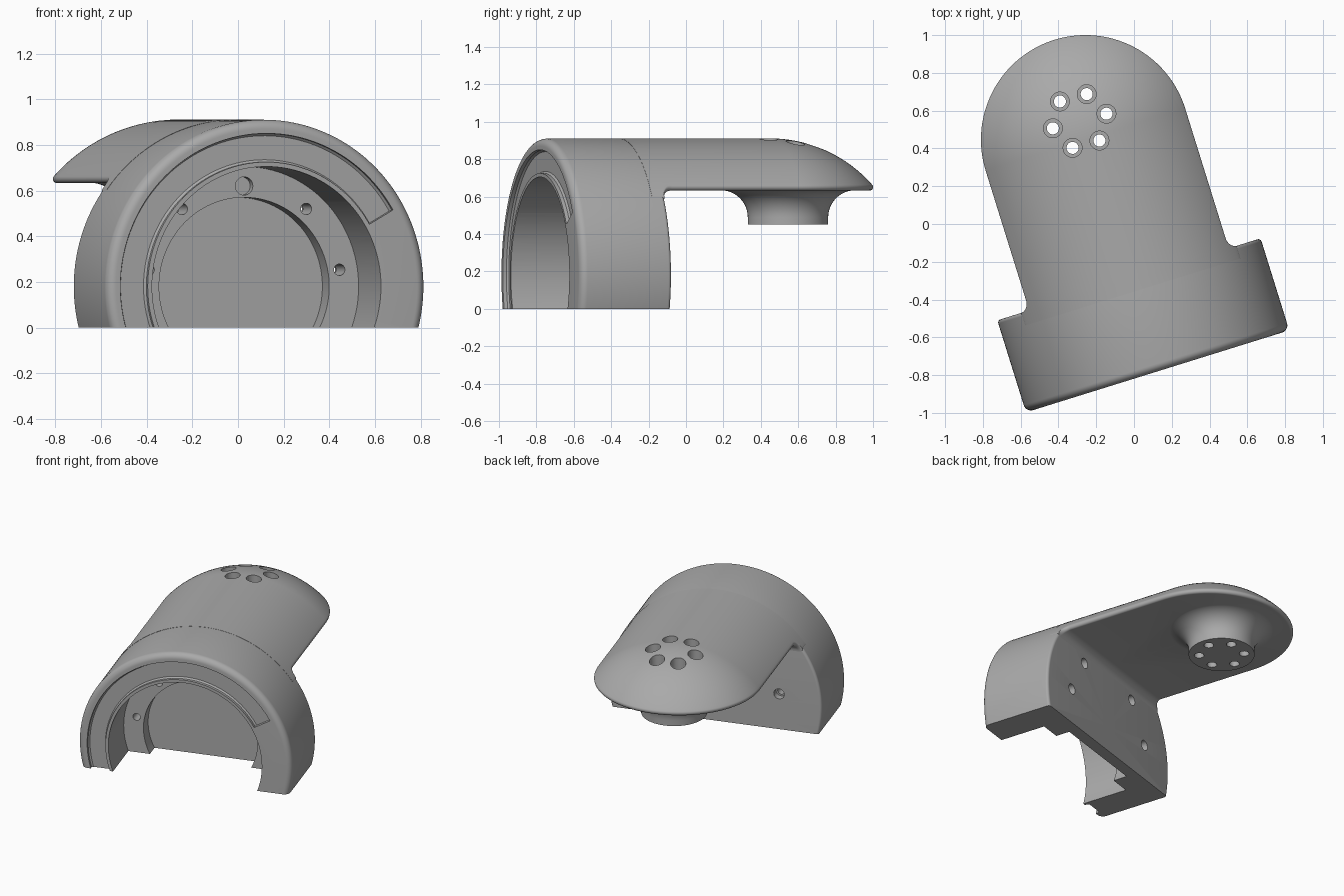
import bpy, bmesh
from math import sin, cos, pi, radians, sqrt, asin
from mathutils import Matrix

cube = bpy.data.objects.get("Cube")
if cube:
    bpy.data.objects.remove(cube, do_unlink=True)

# Main sizes, in a local frame whose +y runs back along the arch axis
R, AXIS_Z = 0.73, 0.18          # arch radius and height of its axis
DEPTH = 0.51                    # depth of the arched housing
HOOD_END, HOOD_Z = 1.285, 0.632 # centre of the rounded hood end, underside height
BOSS_Y = 1.388
PLACE = Matrix.Translation((0.125, -0.78, 0)) @ Matrix.Rotation(radians(17.3), 4, 'Z')

grey = bpy.data.materials.new("plain_grey")
grey.use_nodes = True
grey.diffuse_color = (0.4, 0.4, 0.4, 1)
grey.node_tree.nodes["Principled BSDF"].inputs["Base Color"].default_value = (0.4, 0.4, 0.4, 1)


def finish(name, bm):
    bmesh.ops.remove_doubles(bm, verts=bm.verts, dist=1e-5)
    bmesh.ops.holes_fill(bm, edges=[e for e in bm.edges if e.is_boundary], sides=0)
    bmesh.ops.recalc_face_normals(bm, faces=bm.faces)
    mesh = bpy.data.meshes.new(name)
    bm.to_mesh(mesh)
    bm.free()
    mesh.materials.append(grey)
    obj = bpy.data.objects.new(name, mesh)
    bpy.context.collection.objects.link(obj)
    return obj


def skin(bm, rows, loop_rows, loop_cols):
    """Join rows of points with quads."""
    grid = [[bm.verts.new(p) for p in row] for row in rows]
    n, m = len(grid), len(grid[0])
    for i in range(n if loop_rows else n - 1):
        for j in range(m if loop_cols else m - 1):
            k, l = (i + 1) % n, (j + 1) % m
            bm.faces.new((grid[i][j], grid[k][j], grid[k][l], grid[i][l]))


def lathe(name, profile, axis, centre, n=128, start=0, end=360):
    """Turn a (radius, position) profile about the local y or z axis."""
    full = end - start == 360
    rows = []
    for i in range(n if full else n + 1):
        a = radians(start + (end - start) * i / n)
        if axis == 'Y':
            rows.append([(centre[0] + r * cos(a), h, centre[1] + r * sin(a)) for r, h in profile])
        else:
            rows.append([(centre[0] + r * cos(a), centre[1] + r * sin(a), h) for r, h in profile])
    bm = bmesh.new()
    skin(bm, rows, full, not full)
    return finish(name, bm)


def rod(axis, centre, r, h0, h1):
    return lathe("cutter", [(0, h0), (r, h0), (r, h1), (0, h1)], axis, centre, 32)


def boolean(obj, other, operation='DIFFERENCE'):
    other.hide_render = True
    mod = obj.modifiers.new("cut", 'BOOLEAN')
    mod.object, mod.operation, mod.solver = other, operation, 'EXACT'
    bpy.context.view_layer.objects.active = obj
    bpy.ops.object.modifier_apply(modifier=mod.name)
    bpy.data.objects.remove(other, do_unlink=True)


def arc(cx, cy, r, a0, a1, n=8):
    return [(cx + r * cos(radians(a0 + (a1 - a0) * i / n)),
             cy + r * sin(radians(a0 + (a1 - a0) * i / n))) for i in range(n + 1)]


# Arched housing: solid of revolution with rounded front and back edges
F, B = 0.04, 0.018
profile = [(0, 0)] + arc(R - F, F, F, -90, 0) + arc(R - B, DEPTH - B, B, 0, 90) + [(0, DEPTH)]
housing = lathe("arched_housing", profile, 'Y', (0, AXIS_Z), 192)

# Stepped opening
boolean(housing, lathe("cutter", [(0, -0.1), (0.525, -0.1), (0.525, 0.33), (0.39, 0.33),
                                  (0.39, 0.43), (0, 0.43)], 'Y', (0, AXIS_Z)))
# Shallow face groove that stops at a radial step
boolean(housing, lathe("cutter", [(0.545, -0.05), (0.67, -0.05), (0.67, 0.02), (0.66, 0.03),
                                  (0.555, 0.03), (0.545, 0.02)], 'Y', (0, AXIS_Z), 96, 30, 215))
# Bolt holes, counterbored from the back
for angle in (9.5, 50, 130, 170.5):
    c = (0.443 * cos(radians(angle)), AXIS_Z + 0.443 * sin(radians(angle)))
    boolean(housing, rod('Y', c, 0.025, 0.25, 0.6))
    boolean(housing, rod('Y', c, 0.036, 0.46, 0.6))
# Blind locating hole at the top
boolean(housing, rod('Y', (0, AXIS_Z + 0.44), 0.04, 0.25, 0.37))
# Flat floor cut
bm = bmesh.new()
bmesh.ops.create_cube(bm, size=4, matrix=Matrix.Translation((0, 0, -2)))
boolean(housing, finish("cutter", bm))


# Hood: arch cap running back to a domed end, with a rounded rim
def hood_section(zb):
    f, big = 0.019, R + 0.0012
    top = asin((zb + f - AXIS_Z) / (big - f))
    rc = sqrt((big - f) ** 2 - (zb + f - AXIS_Z) ** 2)
    deg = top * 180 / pi
    edge = arc(rc, zb + f, f, -90, deg, 10)
    cap = arc(0, AXIS_Z, big, deg, 90, 36)[1:]
    return [(0, zb)] + edge + [(max(r, 0), z) for r, z in cap]


W = 0.055   # fillet where the underside meets the housing
stations = [(0.44, W)] + [(DEPTH + W - W * cos(t), W - W * sin(t))
                          for t in [pi / 2 * i / 8 for i in range(9)]]
right = [[(r, s, z) for r, z in hood_section(HOOD_Z - d)] for s, d in stations]
left = [[(-x, y, z) for x, y, z in row] for row in reversed(right)]
dome = [[(r * cos(pi * i / 72), HOOD_END + r * sin(pi * i / 72), z)
         for r, z in hood_section(HOOD_Z)] for i in range(73)]
bm = bmesh.new()
skin(bm, right + dome + left, False, False)
hood = finish("hood", bm)

# Flared outlet boss under the hood
flare = 0.145
boss = lathe("outlet_boss", [(0, 0.45), (0.215, 0.45)]
             + arc(0.215 + flare, HOOD_Z + 0.002 - flare, flare, 180, 90, 12)
             + [(0.215 + flare, 0.66), (0, 0.66)], 'Z', (0, BOSS_Y), 96)
boolean(hood, boss, 'UNION')

# Ring of six stepped holes through hood and boss
for k in range(6):
    a = radians(60 * k - 2)
    c = (0.147 * cos(a), BOSS_Y + 0.147 * sin(a))
    boolean(hood, rod('Z', c, 0.032, 0.3, 1.1))
    boolean(hood, rod('Z', c, 0.05, 0.66 + 0.05, 1.1))

# Place and shade
for obj in (housing, hood):
    obj.data.transform(PLACE)
    bpy.ops.object.select_all(action='DESELECT')
    obj.select_set(True)
    bpy.context.view_layer.objects.active = obj
    bpy.ops.object.shade_smooth_by_angle(angle=radians(30))
